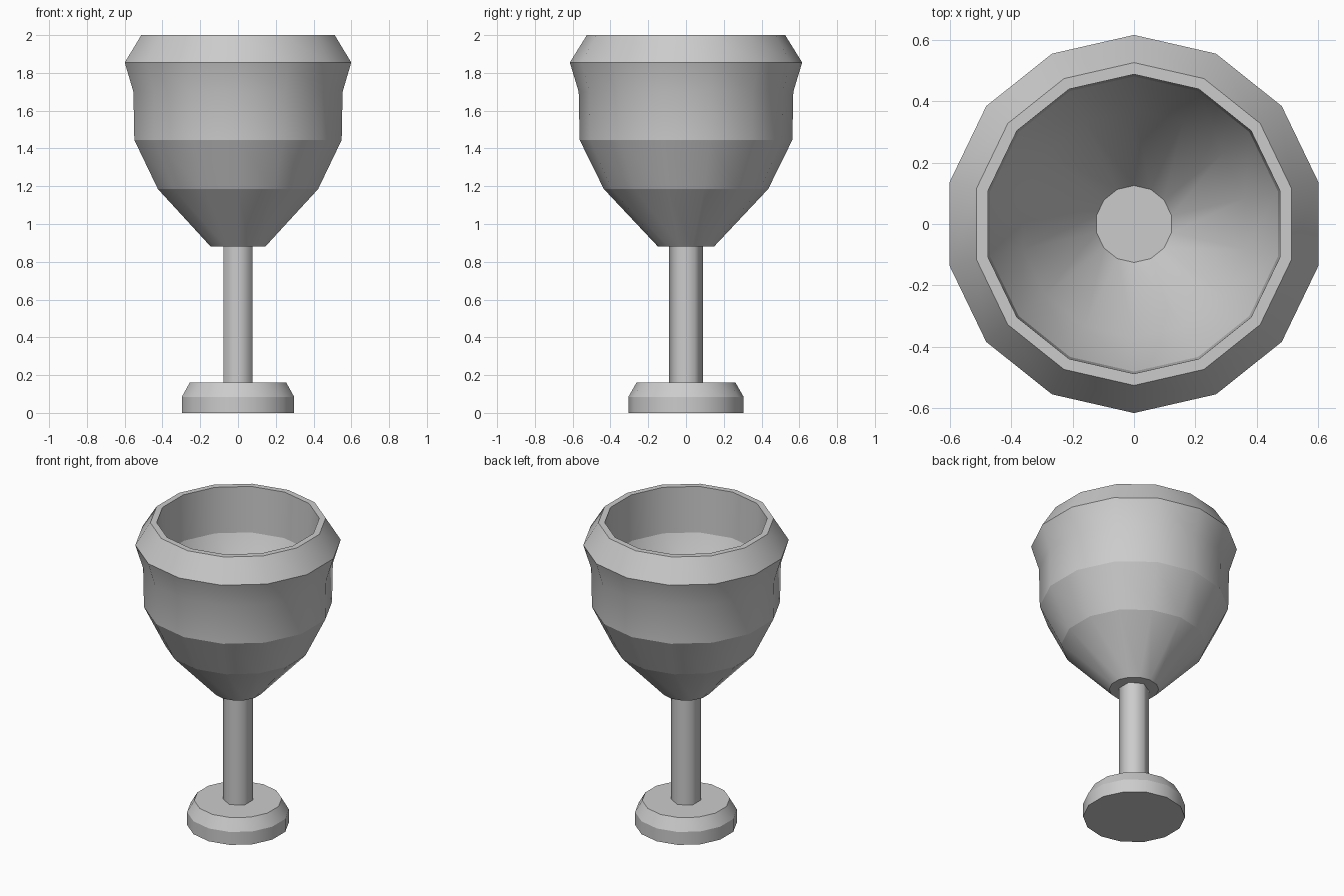
import bpy
import bmesh
from math import sin, cos, pi, radians

cube = bpy.data.objects.get("Cube")
if cube:
    bpy.data.objects.remove(cube)

# One plain grey for the whole goblet
grey = bpy.data.materials.new("plain grey")
grey.use_nodes = True
COLOUR = (0.6, 0.6, 0.6, 1)
grey.diffuse_color = COLOUR
grey.node_tree.nodes["Principled BSDF"].inputs["Base Color"].default_value = COLOUR


def lathe(name, profile, sides, sharp_rings=(), angle=35):
    """Turn (radius, height) points about z, with a corner on the y axis, and cap both ends."""
    bm = bmesh.new()
    rings = []
    for r, z in profile:
        turns = [2 * pi * i / sides for i in range(sides)]
        rings.append([bm.verts.new((r * sin(a), r * cos(a), z)) for a in turns])
    for low, high in zip(rings, rings[1:]):
        for i in range(sides):
            j = (i + 1) % sides
            bm.faces.new((low[i], low[j], high[j], high[i]))
    bm.faces.new(rings[0])
    bm.faces.new(rings[-1])
    bmesh.ops.recalc_face_normals(bm, faces=bm.faces[:])
    mesh = bpy.data.meshes.new(name)
    # Smooth around each band, crisp between bands
    for face in bm.faces:
        face.smooth = True
    for edge in bm.edges:
        edge.smooth = edge.calc_face_angle(0) < radians(angle)
    for k in sharp_rings:
        for i in range(sides):
            bm.edges.get((rings[k][i], rings[k][(i + 1) % sides])).smooth = False
    bm.to_mesh(mesh)
    bm.free()
    mesh.materials.append(grey)
    obj = bpy.data.objects.new(name, mesh)
    bpy.context.collection.objects.link(obj)
    return obj


# Foot: low disc with a bevelled shoulder
lathe("foot", [(0.305, 0), (0.305, 0.085), (0.262, 0.16)], 14, sharp_rings=[1])

# Stem: slim six-sided post
lathe("stem", [(0.09, 0.15), (0.09, 0.9)], 6, angle=65)

# Bowl: outer wall up to the flared rim, then down the inside
outer = [(0.148, 0.88), (0.435, 1.185), (0.563, 1.445), (0.568, 1.70), (0.615, 1.855), (0.525, 2)]
inner = [(0.487, 2), (0.48, 1.70), (0.37, 1.44), (0.125, 1.14)]
lathe("bowl", outer + inner, 14, sharp_rings=[1, 2, 4, 5, 6, 7])
